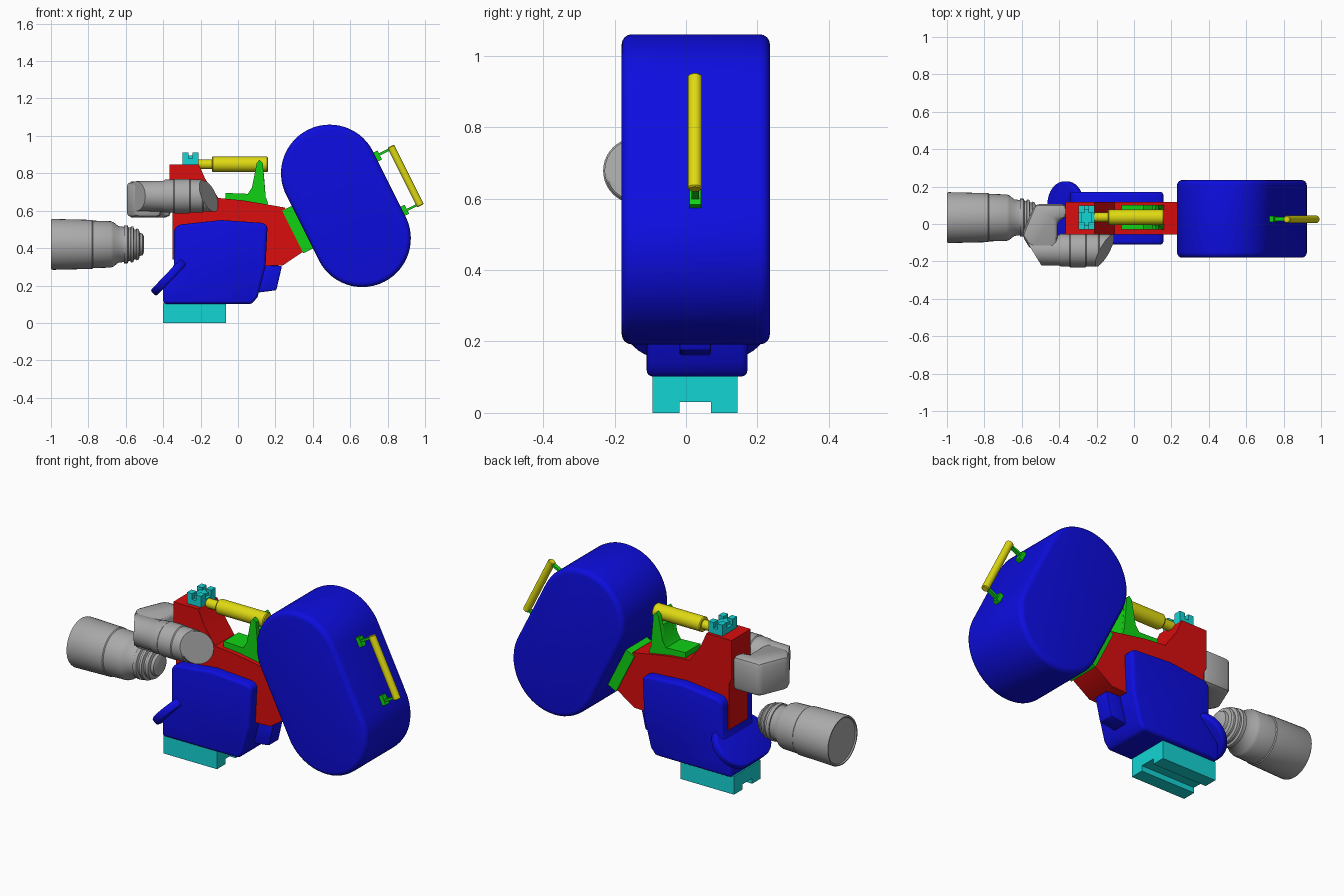
import bpy, bmesh, math
from mathutils import Vector

if "Cube" in bpy.data.objects:
    bpy.data.objects.remove(bpy.data.objects["Cube"])

def material(name, r, g, b):
    m = bpy.data.materials.new(name)
    m.diffuse_color = (r, g, b, 1)
    m.use_nodes = True
    m.node_tree.nodes["Principled BSDF"].inputs["Base Color"].default_value = m.diffuse_color
    return m

BLUE = material("blue", 0.004, 0.004, 0.74)
RED = material("red", 0.7, 0.004, 0.004)
GREEN = material("green", 0.005, 0.65, 0.007)
YELLOW = material("yellow", 0.74, 0.7, 0.006)
CYAN = material("cyan", 0.007, 0.66, 0.66)
GREY = material("grey", 0.4, 0.4, 0.4)
YC = 0.028                       # middle plane of the camera

def finish(bm, name, mat, bevel=0, seg=3, angle=35):
    lim = math.radians(angle)
    bmesh.ops.recalc_face_normals(bm, faces=bm.faces)
    if bevel:
        sharp = [e for e in bm.edges if e.calc_face_angle(0) > math.radians(30)]
        bmesh.ops.bevel(bm, geom=sharp, offset=bevel, segments=seg, profile=0.5,
                        affect='EDGES', clamp_overlap=True)
    for f in bm.faces:
        f.smooth = True
    for e in bm.edges:
        e.smooth = e.calc_face_angle(0) < lim
    me = bpy.data.meshes.new(name)
    bm.to_mesh(me)
    bm.free()
    me.materials.append(mat)
    ob = bpy.data.objects.new(name, me)
    bpy.context.collection.objects.link(ob)
    return ob

XZ = lambda a, b, d: (a, d, b)
XY = lambda a, b, d: (a, b, d)
YZ = lambda a, b, d: (d, a, b)

def prism(name, pts, d0, d1, mat, bevel=0, seg=3, frame=XZ):
    bm = bmesh.new()
    lo = [bm.verts.new(frame(a, b, d0)) for a, b in pts]
    hi = [bm.verts.new(frame(a, b, d1)) for a, b in pts]
    n = len(pts)
    bm.faces.new(lo)
    bm.faces.new(hi)
    for i in range(n):
        j = (i + 1) % n
        bm.faces.new((lo[i], lo[j], hi[j], hi[i]))
    return finish(bm, name, mat, bevel, seg)

def rect(a0, a1, b0, b1):
    return [(a0, b0), (a1, b0), (a1, b1), (a0, b1)]

def stadium(half, r, n=20):
    pts = []
    for s, start in ((1, -90), (-1, 90)):
        for i in range(n + 1):
            t = math.radians(start + 180 * i / n)
            pts.append((s * half + r * math.cos(t), r * math.sin(t)))
    return pts

def lathe(name, profile, origin, axis, mat, cuts=(), n=40):
    """Revolve (distance, radius) pairs round an axis, then trim with planes."""
    bm = bmesh.new()
    ax = Vector(axis).normalized()
    p = ax.cross(Vector((0, 1, 0))).normalized()
    q = ax.cross(p)
    rings = []
    for d, r in profile:
        rings.append([bm.verts.new(Vector(origin) + ax * d + r * (
            p * math.cos(2 * math.pi * i / n) + q * math.sin(2 * math.pi * i / n)))
            for i in range(n)])
    for A, B in zip(rings, rings[1:]):
        for i in range(n):
            j = (i + 1) % n
            bm.faces.new((A[i], A[j], B[j], B[i]))
    bm.faces.new(rings[0])
    bm.faces.new(rings[-1])
    for co, no in cuts:
        res = bmesh.ops.bisect_plane(bm, geom=bm.verts[:] + bm.edges[:] + bm.faces[:],
                                     plane_co=co, plane_no=no, clear_outer=True)
        edges = [e for e in res['geom_cut'] if isinstance(e, bmesh.types.BMEdge)]
        bmesh.ops.contextual_create(bm, geom=edges)
    return finish(bm, name, mat)

# Base with a groove underneath
prism("base_plate", [(-0.094, 0), (-0.018, 0), (-0.018, 0.03), (0.07, 0.03), (0.07, 0),
                     (0.144, 0), (0.144, 0.104), (-0.094, 0.104)], -0.40, -0.065, CYAN, frame=YZ)

# Camera body, rear block and front flap
prism("body", [(-0.40, 0.102), (0.075, 0.102), (0.105, 0.14), (0.147, 0.30), (0.158, 0.52),
               (0.13, 0.535), (-0.09, 0.55), (-0.32, 0.525), (-0.343, 0.50), (-0.343, 0.31),
               (-0.40, 0.205)], -0.11, 0.172, BLUE, 0.022, 4)
prism("rear_block", [(0.09, 0.16), (0.205, 0.175), (0.235, 0.305), (0.12, 0.31)],
      -0.018, 0.07, BLUE, 0.006, 2)
s, t = Vector((0.69, 0, 0.72)), Vector((0.72, 0, -0.69))
def flap_frame(a, b, d):
    return Vector((-0.365, YC, 0.25)) + Vector((0, a, 0)) + s * b + t * d
prism("front_flap", stadium(0.072, 0.128), -0.022, 0.022, BLUE, 0.012, 3, flap_frame)

# Red frame
prism("frame", [(-0.365, 0.848), (-0.21, 0.848), (-0.175, 0.77), (-0.105, 0.668), (0.03, 0.655),
                (0.25, 0.617), (0.355, 0.385), (0.24, 0.308), (0.0, 0.30), (-0.349, 0.34),
                (-0.349, 0.60), (-0.365, 0.63)], -0.055, 0.117, RED)

# Magazine, built in a tilted frame: u runs down its length, n points rearwards
u, nrm = Vector((0.447, 0, -0.894)), Vector((0.894, 0, 0.447))
MC = Vector((0.577, 0, 0.626))
def mag_frame(a, b, d):
    return MC + u * a + nrm * b + Vector((0, d, 0))
prism("magazine", stadium(0.195, 0.26, 28), -0.18, 0.235, BLUE, 0.028, 4, mag_frame)
prism("magazine_mount", rect(-0.13, 0.125, -0.317, -0.25), -0.062, 0.124, GREEN, frame=mag_frame)

# Magazine handle with two brackets
for k, sgn in (("upper", -1), ("lower", 1)):
    c = 0.162 * sgn
    prism(k + "_handle_pad", rect(c - 0.027, c + 0.027, 0.25, 0.283), 0.01, 0.042,
          GREEN, frame=mag_frame)
    prism(k + "_handle_arm", rect(c + 0.004 * sgn - 0.006, c + 0.004 * sgn + 0.006, 0.27, 0.36),
          0.015, 0.037, GREEN, frame=mag_frame)
lathe("magazine_handle", [(-0.178, 0.016), (-0.174, 0.02), (0.174, 0.02), (0.178, 0.016)],
      mag_frame(0, 0.357, 0.025), u, YELLOW, n=20)

# Top handle, held by a forked bracket
YH = 0.036
lathe("top_handle", [(-0.22, 0.026), (-0.14, 0.026), (-0.14, 0.037), (-0.135, 0.041),
                     (0.155, 0.041), (0.16, 0.037)], (0, YH, 0.848), (1, 0, 0), YELLOW, n=28)
prism("bracket_base", [(-0.068, 0.66), (0.15, 0.625), (0.16, 0.64), (0.15, 0.67), (0.06, 0.69),
                       (-0.068, 0.695)], YH - 0.066, YH + 0.066, GREEN)
for k, y0, y1 in (("front", -0.066, -0.041), ("back", 0.041, 0.066)):
    prism(k + "_bracket_prong", [(0.045, 0.68), (0.075, 0.725), (0.10, 0.855), (0.115, 0.873),
                                 (0.132, 0.855), (0.15, 0.65)], YH + y0, YH + y1, GREEN)
prism("bracket_web", [(0.045, 0.68), (0.075, 0.725), (0.09, 0.80), (0.138, 0.80), (0.15, 0.65)],
      YH - 0.05, YH + 0.05, GREEN)

# Notched accessory shoe on top of the frame
prism("shoe_base", rect(-0.297, -0.21, -0.03, 0.10), 0.84, 0.878, CYAN, frame=XY)
prism("shoe_core", rect(-0.28, -0.227, -0.01, 0.08), 0.87, 0.895, CYAN, frame=XY)
for x in (-0.297, -0.242):
    for y in (-0.03, 0.06):
        prism("shoe_lug", rect(x, x + 0.032, y, y + 0.04), 0.87, 0.91, CYAN, frame=XY)

# Lens
lathe("lens", [(-0.993, 0.122), (-1.0, 0.126), (-1.0, 0.132), (-0.99, 0.136), (-0.78, 0.131),
               (-0.775, 0.127), (-0.68, 0.124), (-0.665, 0.118), (-0.64, 0.098), (-0.61, 0.094),
               (-0.61, 0.101), (-0.59, 0.101), (-0.585, 0.09), (-0.575, 0.09), (-0.572, 0.097),
               (-0.56, 0.095), (-0.555, 0.08), (-0.545, 0.08), (-0.542, 0.086), (-0.53, 0.08),
               (-0.525, 0.062), (-0.51, 0.058), (-0.502, 0.04)], (0, 0.034, 0.42), (1, 0, 0), GREY)

# Viewfinder: a barrel with slanted ends plus a cross arm to the frame
lathe("viewfinder", [(-0.66, 0.078), (-0.40, 0.082), (-0.39, 0.088), (-0.345, 0.088),
                     (-0.34, 0.092), (-0.26, 0.092), (-0.255, 0.088), (-0.19, 0.088),
                     (-0.185, 0.083), (0.0, 0.083)], (0, -0.14, 0.678), (1, 0, 0), GREY,
      cuts=[((-0.548, -0.135, 0.678), (-0.85, -0.52, 0)),
            ((-0.155, -0.14, 0.678), (0.87, -0.42, 0.3))])
prism("viewfinder_arm", [(-0.60, -0.06), (-0.53, 0.107), (-0.36, 0.107), (-0.36, 0.03),
                         (-0.41, 0.02), (-0.41, -0.14), (-0.55, -0.14)],
      0.565, 0.755, GREY, 0.028, 2, XY)
